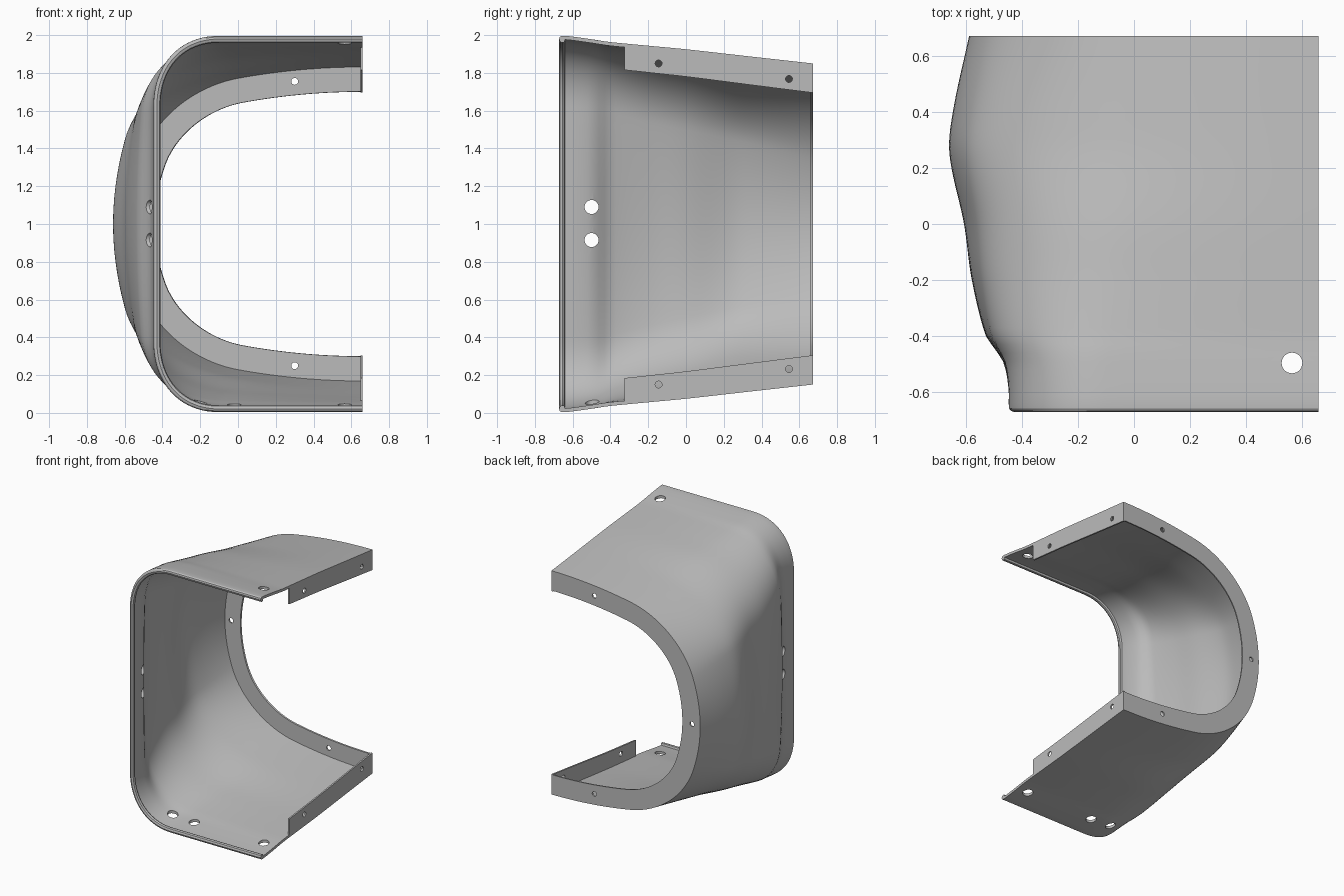
import bpy, bmesh, math
from mathutils import Vector, Matrix

old = bpy.data.objects.get("Cube")
if old:
    bpy.data.objects.remove(old, do_unlink=True)

grey = bpy.data.materials.new("light grey")
grey.use_nodes = True
grey.diffuse_color = (0.5, 0.5, 0.5, 1)
grey.node_tree.nodes["Principled BSDF"].inputs["Base Color"].default_value = (0.5, 0.5, 0.5, 1)

RIGHT, BACK, WALL, PLATE, FLANGE = 0.66, 0.672, 0.02, 0.012, 0.15

# Stations: y, side x, half height, top droop, corner start x, side straight half height, side bow
STATIONS = [
    (-0.68, -0.450, 1.000, 0.00, -0.10, 0.62, 0.000),
    (-0.60, -0.448, 0.992, 0.00, -0.10, 0.62, 0.000),
    (-0.50, -0.465, 0.978, 0.00, -0.10, 0.61, 0.005),
    (-0.45, -0.495, 0.970, 0.00, -0.09, 0.60, 0.012),
    (-0.40, -0.530, 0.963, 0.005, -0.08, 0.59, 0.020),
    (-0.20, -0.580, 0.944, 0.02, -0.05, 0.54, 0.035),
    (0.00, -0.608, 0.925, 0.03, -0.02, 0.50, 0.045),
    (0.25, -0.660, 0.897, 0.05, 0.00, 0.45, 0.062),
    (0.40, -0.648, 0.880, 0.055, 0.00, 0.42, 0.065),
    (0.68, -0.588, 0.849, 0.06, 0.00, 0.35, 0.060),
]


def station(y):
    """Smoothly interpolated section parameters at depth y."""
    n = len(STATIONS)
    i = max(k for k in range(n - 1) if STATIONS[k][0] <= y)
    a, b = STATIONS[i], STATIONS[i + 1]
    p, q = STATIONS[max(i - 1, 0)], STATIONS[min(i + 2, n - 1)]
    h = b[0] - a[0]
    t = (y - a[0]) / h
    out = []
    for k in range(1, 7):
        ma = (b[k] - p[k]) / (b[0] - p[0]) * h
        mb = (q[k] - a[k]) / (q[0] - a[0]) * h
        out.append((2*t**3 - 3*t*t + 1) * a[k] + (t**3 - 2*t*t + t) * ma
                   + (3*t*t - 2*t**3) * b[k] + (t**3 - t*t) * mb)
    return out


def section(y):
    """C-shaped section as (point, inward normal) pairs in x and height."""
    side, top, droop, cx, sz, bow = station(y)
    pts = []
    for i in range(12):
        t = i / 12
        pts.append(Vector((RIGHT + (cx - RIGHT) * t, top - droop * t * t)))
    p0, p3 = Vector((cx, top - droop)), Vector((side + bow, sz))
    m, k = 2 * droop / (RIGHT - cx), 2 * bow / sz
    rise = (p0.y + m * (p3.x - p0.x) - p3.y) / (1 - m * k)
    peak = p3 + Vector((k * rise, rise))
    h0, h3 = p0.lerp(peak, 0.6), p3.lerp(peak, 0.6)
    for i in range(20):
        t = i / 20
        s = 1 - t
        pts.append(p0 * s**3 + h0 * 3*s*s*t + h3 * 3*s*t*t + p3 * t**3)
    for i in range(11):
        z = sz * (1 - i / 10)
        pts.append(Vector((side + bow * (z / sz) ** 2, z)))
    pts += [Vector((p.x, -p.y)) for p in reversed(pts[:-1])]
    last = len(pts) - 1
    result = []
    for i, p in enumerate(pts):
        d = (pts[min(i + 1, last)] - pts[max(i - 1, 0)]).normalized()
        n = Vector((-d.y, d.x))
        if i in (0, last):
            n = Vector((0, -1 if i == 0 else 1))
        result.append((p, n))
    return result


def finish(name, bm):
    bmesh.ops.recalc_face_normals(bm, faces=bm.faces)
    mesh = bpy.data.meshes.new(name)
    bm.to_mesh(mesh)
    bm.free()
    mesh.materials.append(grey)
    ob = bpy.data.objects.new(name, mesh)
    bpy.context.collection.objects.link(ob)
    return ob


def drill(ob, holes):
    """Cut round holes: each is (centre, axis, radius)."""
    bm = bmesh.new()
    for centre, axis, radius in holes:
        turn = Vector((0, 0, 1)).rotation_difference(Vector(axis)).to_matrix().to_4x4()
        bmesh.ops.create_cone(bm, cap_ends=True, segments=28, radius1=radius, radius2=radius,
                              depth=0.16, matrix=Matrix.Translation(centre) @ turn)
    cutter = finish("hole_cutter", bm)
    cutter.hide_render = True
    mod = ob.modifiers.new("holes", "BOOLEAN")
    mod.operation, mod.solver, mod.object = "DIFFERENCE", "EXACT", cutter
    bpy.ops.object.select_all(action="DESELECT")
    bpy.context.view_layer.objects.active = ob
    ob.select_set(True)
    bpy.ops.object.modifier_apply(modifier=mod.name)
    bpy.data.objects.remove(cutter, do_unlink=True)
    bpy.ops.object.shade_smooth_by_angle(angle=math.radians(32))


# Shell with rolled front lip and inward back flange: (y, inward offset) loop swept round the C
depths = [-0.64 + (BACK + 0.64) * i / 44 for i in range(45)]
loop = [(-0.672, 0.02), (-0.668, 0.009), (-0.659, 0.002)]
loop += [(y, 0) for y in depths]
loop += [(BACK, FLANGE), (BACK - PLATE, FLANGE), (BACK - PLATE, WALL)]
loop += [(y, WALL) for y in reversed(depths[:-1])]
loop += [(-0.645, 0.034), (-0.655, 0.038), (-0.667, 0.034)]
bm = bmesh.new()
rings = []
for y, off in loop:
    rings.append([bm.verts.new((p.x + n.x * off, y, 1 + p.y + n.y * off)) for p, n in section(y)])
for a, b in zip(rings, rings[1:] + rings[:1]):
    for i in range(len(a) - 1):
        bm.faces.new((a[i], a[i + 1], b[i + 1], b[i]))
for end in (0, -1):
    bm.faces.new([r[end] for r in rings])
shell = finish("shell", bm)
X, Y, Z = (1, 0, 0), (0, 1, 0), (0, 0, 1)
big, small = 0.037, 0.018
drill(shell, [((-0.46, -0.5, 1.09), X, big), ((-0.46, -0.5, 0.915), X, big),
              ((0.565, -0.497, 1.98), Z, big),
              ((0.565, -0.497, 0.02), Z, big), ((-0.02, -0.497, 0.03), Z, big),
              ((-0.2, -0.497, 0.04), Z, big),
              ((0.3, BACK, 1.755), Y, small), ((0.3, BACK, 0.25), Y, small),
              ((-0.52, BACK, 1), Y, small)])

# Mounting flanges along the two open edges
for name, side in (("upper_edge_flange", 1), ("lower_edge_flange", -1)):
    bm = bmesh.new()
    ys = [-0.325] + [y for y in depths if y > -0.31]
    tops = [station(y)[1] for y in ys]
    outline = [(y, t - WALL) for y, t in zip(ys, tops)]
    outline += [(y, t - 0.14 - 0.015 * (y + 0.325)) for y, t in reversed(list(zip(ys, tops)))]
    face = bm.faces.new([bm.verts.new((RIGHT, y, 1 + side * z)) for y, z in outline])
    new = bmesh.ops.extrude_face_region(bm, geom=[face])["geom"]
    bmesh.ops.translate(bm, vec=(-PLATE, 0, 0), verts=[v for v in new if isinstance(v, bmesh.types.BMVert)])
    plate = finish(name, bm)
    drill(plate, [((RIGHT, -0.145, 1 + side * 0.85), X, small),
                  ((RIGHT, 0.545, 1 + side * 0.768), X, small)])
